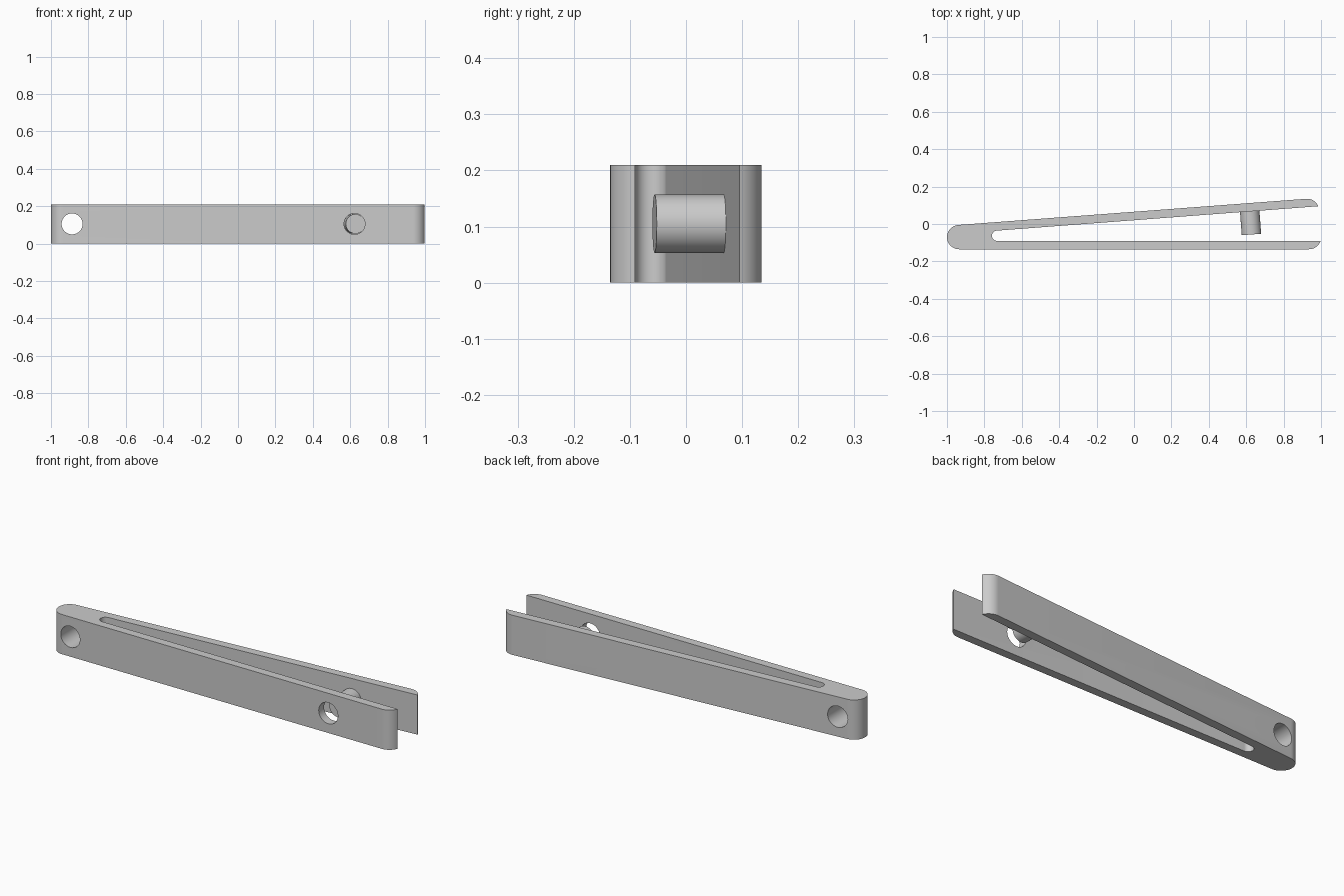
import bpy, bmesh
from math import radians, sin, cos, asin, degrees
from mathutils import Vector

if "Cube" in bpy.data.objects:
    bpy.data.objects.remove(bpy.data.objects["Cube"])

H = 0.21                      # clip height
A = 4.3                       # opening angle of the upper arm, degrees
R, T = 0.065, 0.0445          # outer rounding radius, arm thickness
D = Vector((cos(radians(A)), sin(radians(A)), 0))
N = Vector((-D.y, D.x, 0))


def arc(cx, cy, r, a0, a1, n=16):
    return [(cx + r * cos(radians(a0 + (a1 - a0) * i / n)),
             cy + r * sin(radians(a0 + (a1 - a0) * i / n))) for i in range(n + 1)]


def cylinder(name, start, end, r):
    start, end = Vector(start), Vector(end)
    axis = end - start
    bpy.ops.mesh.primitive_cylinder_add(vertices=64, radius=r, depth=axis.length,
                                        location=(start + end) / 2)
    ob = bpy.context.object
    ob.name = name
    ob.rotation_euler = axis.to_track_quat('Z', 'Y').to_euler()
    return ob


def smooth(ob):
    bpy.ops.object.select_all(action='DESELECT')
    ob.select_set(True)
    bpy.context.view_layer.objects.active = ob
    bpy.ops.object.shade_smooth_by_angle(angle=radians(30))


# V-shaped outline: lower tip, slot end, upper tip, closed heel
tip = degrees(asin((R - T) / R))
heel = Vector((-0.935, -0.07, 0))
upper = heel + D * (0.93 - 0.005 - heel.x) / D.x
slot_r = 0.0275
slot = (-0.732, -0.135 + T + slot_r)
outline = arc(0.936, -0.07, R, -90, -tip)
outline += arc(*slot, slot_r, 270, 90 + A)
outline += arc(upper.x, upper.y, R, tip + A, 90 + A)
outline += arc(heel.x, heel.y, R, 90 + A, 270, 24)

bm = bmesh.new()
face = bm.faces.new([bm.verts.new((x, y, 0)) for x, y in outline])
ext = bmesh.ops.extrude_face_region(bm, geom=[face])
bmesh.ops.translate(bm, vec=(0, 0, H),
                    verts=[v for v in ext['geom'] if isinstance(v, bmesh.types.BMVert)])
bmesh.ops.recalc_face_normals(bm, faces=bm.faces[:])
mesh = bpy.data.meshes.new("clip_body")
bm.to_mesh(mesh)
bm.free()
body = bpy.data.objects.new("clip_body", mesh)
bpy.context.collection.objects.link(body)

# heel through-hole and the socket hole in the lower arm
for x, y1 in ((-0.887, 0.2), (0.623, 0.0)):
    cutter = cylinder("hole_cutter", (x, -0.3, H / 2), (x, y1, H / 2), 0.056)
    cutter.hide_render = True
    mod = body.modifiers.new("hole", 'BOOLEAN')
    mod.operation, mod.solver, mod.object = 'DIFFERENCE', 'EXACT', cutter
    bpy.context.view_layer.objects.active = body
    bpy.ops.object.modifier_apply(modifier=mod.name)
    bpy.data.objects.remove(cutter)
smooth(body)

# locking pin standing square on the upper arm, pointing at the socket
end = Vector((0.628, -0.056, H / 2))
pin = cylinder("locking_pin", end, end + N * 0.14, 0.052)
smooth(pin)
